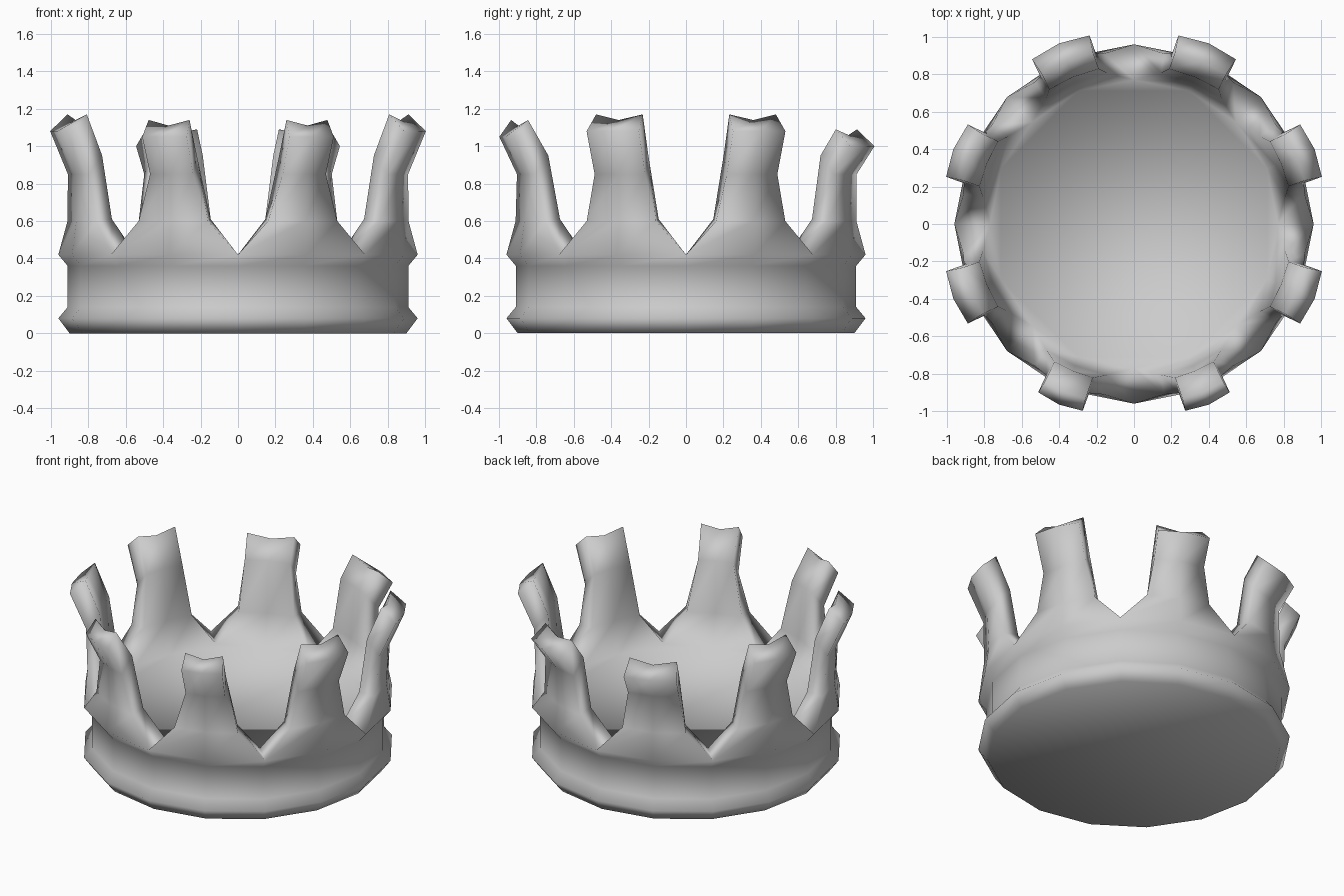
import bpy, bmesh
from math import sin, cos, radians

if "Cube" in bpy.data.objects:
    bpy.data.objects.remove(bpy.data.objects["Cube"])

bm = bmesh.new()


def vert(r, deg, z):
    a = radians(deg)
    return bm.verts.new((r * cos(a), r * sin(a), z))


# Band: 16-sided rings from the base up to the ridge under the prongs
SIDES = 16
PROFILE = [(0.90, 0.0), (0.96, 0.08), (0.91, 0.14), (0.91, 0.36), (0.96, 0.42)]
outer = [[vert(r, i * 22.5, z) for i in range(SIDES)] for r, z in PROFILE]
for low, high in zip(outer, outer[1:]):
    for i in range(SIDES):
        j = (i + 1) % SIDES
        bm.faces.new((low[i], low[j], high[j], high[i]))
bm.faces.new(outer[0][::-1])

# Raised inside floor, level with the notches between the prongs
inner = [vert(0.77, i * 22.5, 0.42 if i % 2 == 0 else 0.40) for i in range(SIDES)]
bm.faces.new(inner)

# Prong levels: half angle, outer radius, outer z, inner radius, inner z
LEVELS = [(12.5, 0.925, 0.60, 0.82, 0.61),
          (9.0, 0.935, 0.85, 0.85, 0.95),
          (8.4, 1.035, 1.08, 0.94, 1.17)]


def prong(k, tip_scale, tip_drop, thin):
    centre = 22.5 + 45 * k
    cols = [(2 * k + n) % SIDES for n in range(3)]
    out_row = [outer[-1][c] for c in cols]
    in_row = [inner[c] for c in cols]
    for n, (half, ro, zo, ri, zi) in enumerate(LEVELS):
        tip = n == 2
        h = half * tip_scale if n else half
        drop = tip_drop if tip else 0
        dip = 0.03 if tip else 0
        ri += thin if tip else 0
        new_out = [vert(ro + (0.01 if s == 0 else 0), centre + s * h, zo - drop)
                   for s in (-1, 0, 1)]
        new_in = [vert(ri, centre + s * h * 0.98, zi - drop - (dip if s == 0 else 0))
                  for s in (-1, 0, 1)]
        for a in (0, 1):
            bm.faces.new((out_row[a], out_row[a + 1], new_out[a + 1], new_out[a]))
            bm.faces.new((in_row[a + 1], in_row[a], new_in[a], new_in[a + 1]))
        bm.faces.new((in_row[0], out_row[0], new_out[0], new_in[0]))
        bm.faces.new((out_row[2], in_row[2], new_in[2], new_out[2]))
        out_row, in_row = new_out, new_in
    # Prong tip
    for a in (0, 1):
        bm.faces.new((out_row[a], out_row[a + 1], in_row[a + 1], in_row[a]))


# Eight prongs: back ones shorter and wider, front ones narrower
for k in range(8):
    if k in (1, 2):
        prong(k, 1.1, 0.08, 0)
    elif k in (5, 6):
        prong(k, 0.85, 0.03, 0.03)
    else:
        prong(k, 1.0, 0.0, 0)

bmesh.ops.recalc_face_normals(bm, faces=bm.faces)
for f in bm.faces:
    f.smooth = True
mesh = bpy.data.meshes.new("crown")
bm.to_mesh(mesh)
bm.free()
crown = bpy.data.objects.new("crown", mesh)
bpy.context.collection.objects.link(crown)
